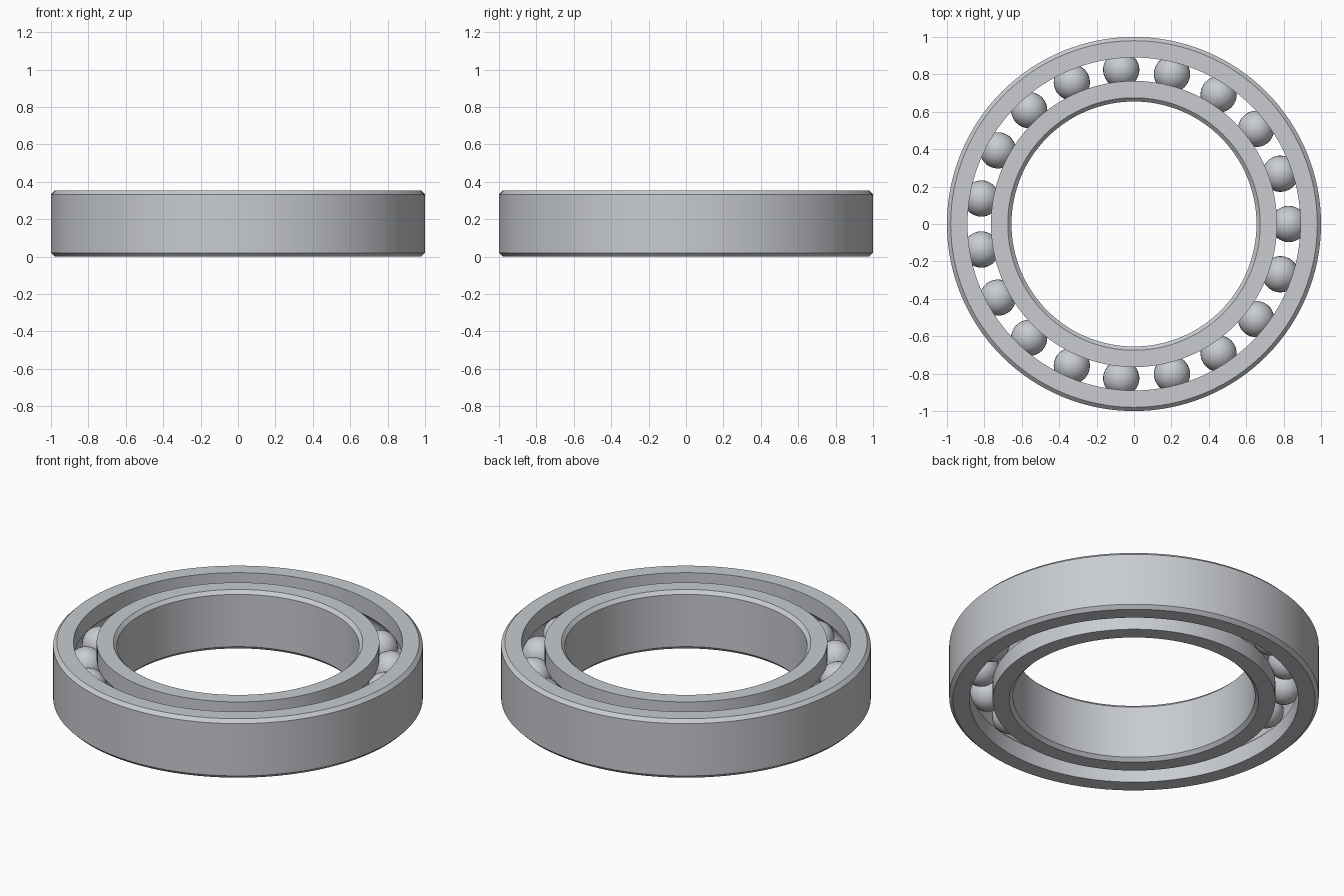
import bpy, bmesh, math
from mathutils import Matrix, Vector

HEIGHT = 0.352
MID = HEIGHT / 2
PITCH = 0.8275          # radius of the circle of ball centres
BALL_R = 0.097
GROOVE_R = 0.098
CHAMFER = 0.02
BALLS = 19
SEGMENTS = 128

cube = bpy.data.objects.get("Cube")
if cube:
    bpy.data.objects.remove(cube, do_unlink=True)

# Brushed steel colour
steel = bpy.data.materials.new("steel_grey")
steel.use_nodes = True
colour = (0.58, 0.60, 0.63, 1)
steel.diffuse_color = colour
steel.node_tree.nodes["Principled BSDF"].inputs["Base Color"].default_value = colour


def finish(bm, name):
    """Turn a bmesh into a smooth-shaded steel object."""
    bmesh.ops.recalc_face_normals(bm, faces=bm.faces)
    mesh = bpy.data.meshes.new(name)
    bm.to_mesh(mesh)
    bm.free()
    mesh.materials.append(steel)
    obj = bpy.data.objects.new(name, mesh)
    bpy.context.collection.objects.link(obj)
    bpy.ops.object.select_all(action="DESELECT")
    obj.select_set(True)
    bpy.context.view_layer.objects.active = obj
    bpy.ops.object.shade_smooth_by_angle(angle=math.radians(30))
    return obj


def race(name, plain_r, groove_r, side):
    """Lathe a ring: chamfered plain wall, grooved wall facing the balls."""
    inset = plain_r - side * CHAMFER
    profile = [(groove_r, 0), (inset, 0), (plain_r, CHAMFER),
               (plain_r, HEIGHT - CHAMFER), (inset, HEIGHT), (groove_r, HEIGHT)]
    # Ball track arc, from top to bottom
    reach = math.acos(abs(groove_r - PITCH) / GROOVE_R)
    steps = 12
    for i in range(steps + 1):
        a = reach * (1 - 2 * i / steps)
        profile.append((PITCH + side * GROOVE_R * math.cos(a),
                        MID + GROOVE_R * math.sin(a)))
    bm = bmesh.new()
    verts = [bm.verts.new((r, 0, z)) for r, z in profile]
    edges = [bm.edges.new((v, verts[i - 1])) for i, v in enumerate(verts)]
    bmesh.ops.spin(bm, geom=verts + edges, cent=(0, 0, 0), axis=(0, 0, 1),
                   angle=math.tau, steps=SEGMENTS, use_merge=True)
    bmesh.ops.remove_doubles(bm, verts=bm.verts, dist=0.0001)
    return finish(bm, name)


# Outer and inner rings
race("outer_ring", 1.0, 0.89, 1)
race("inner_ring", 0.655, 0.765, -1)

# Balls evenly spaced around the track
bm = bmesh.new()
for i in range(BALLS):
    turn = Matrix.Rotation(math.tau * i / BALLS, 4, "Z")
    place = turn @ Matrix.Translation(Vector((PITCH, 0, MID)))
    bmesh.ops.create_uvsphere(bm, u_segments=32, v_segments=16,
                              radius=BALL_R, matrix=place)
finish(bm, "bearing_balls")
